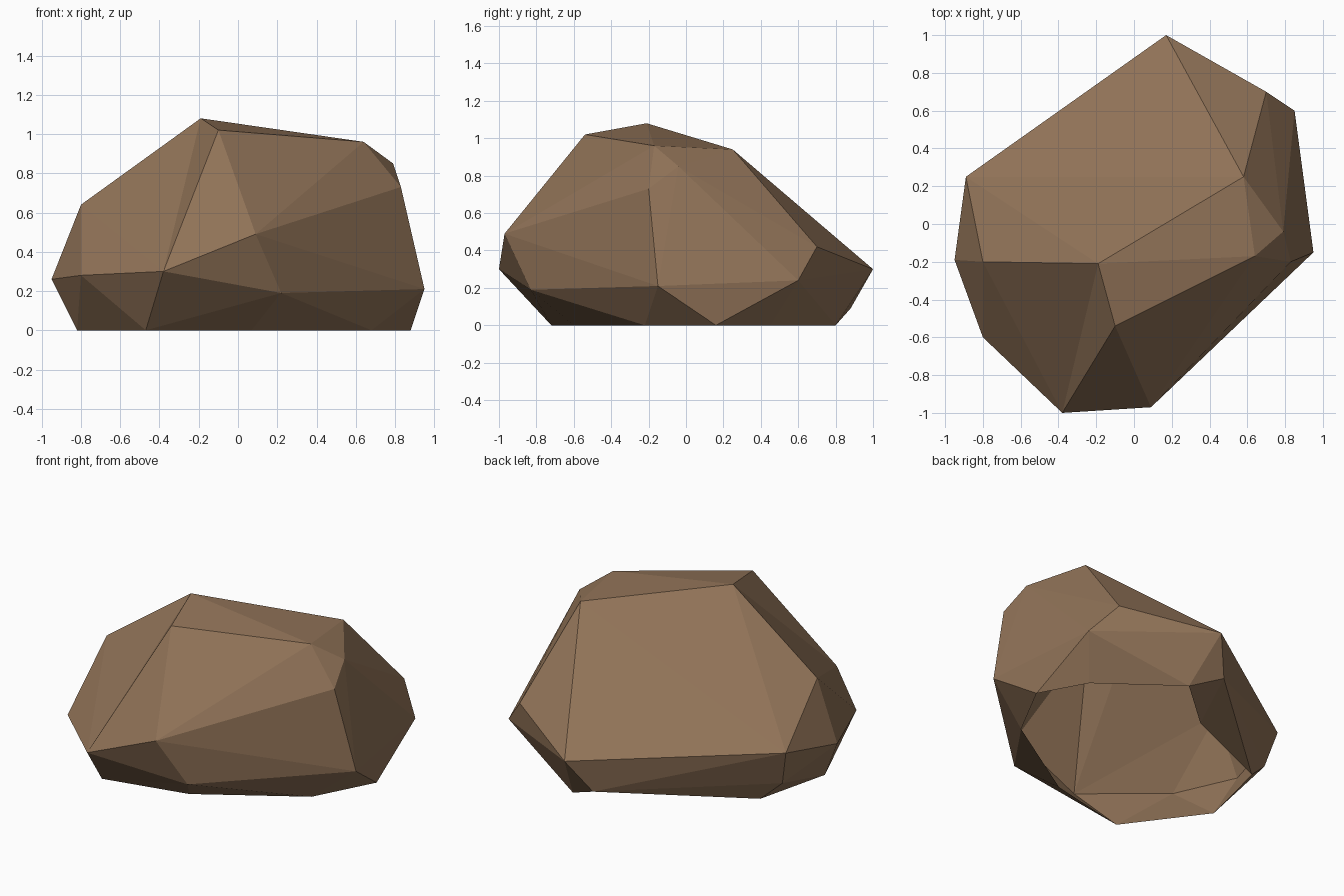
import bpy, bmesh
from mathutils import Vector

if "Cube" in bpy.data.objects:
    bpy.data.objects.remove(bpy.data.objects["Cube"])

# Corner points of the boulder, from the crown down to the open rim
PEAK, BROW = (-.19, -.21, 1.08), (-.10, -.54, 1.02)
RIDGE, CHIN, TOE = (.64, -.17, .96), (.09, -.97, .49), (-.38, -1.0, .30)
SIDE, TAIL, BACK = (-.89, .25, .35), (.17, 1.0, .30), (.58, .25, .94)
crown = [PEAK, RIDGE, BACK, (.79, -.04, .85), (.83, -.20, .73), (-.80, -.20, .64)]
waist = [CHIN, TOE, SIDE, TAIL, (.70, .70, .42), (-.80, -.60, .28), (-.95, -.19, .26),
         (.85, .60, .24), (.95, -.15, .21), (.22, -.83, .19), (-.83, .20, .12), (.05, .88, .09)]
RIM_A, RIM_B = (.25, .80, 0), (-.70, .24, 0)
rim = [(.88, .16, 0), (.72, .45, 0), RIM_A, RIM_B, (-.82, -.25, 0),
       (-.47, -.72, 0), (.07, -.60, 0), (.68, -.22, 0)]


def is_at(v, points):
    return any((v.co - Vector(p)).length < .001 for p in points)


def find_edge(p, q):
    for e in bm.edges:
        if all(is_at(v, (p, q)) for v in e.verts):
            return e


# Faceted body
bm = bmesh.new()
for p in crown + waist + rim:
    bm.verts.new(p)
bmesh.ops.convex_hull(bm, input=bm.verts[:])
bmesh.ops.recalc_face_normals(bm, faces=bm.faces[:])

# Open underside
bmesh.ops.delete(bm, geom=[f for f in bm.faces if all(v.co.z < .001 for v in f.verts)],
                 context='FACES')

# Brow: pull the front crown facets out to a corner
front = [f for f in bm.faces if all(is_at(v, (PEAK, TOE, CHIN, RIDGE)) for v in f.verts)]
if len(front) > 1:
    front = bmesh.ops.dissolve_faces(bm, faces=front)["region"]
if front:
    bmesh.ops.poke(bm, faces=front[:1])["verts"][0].co = BROW

# Back slope: turn the crease so it runs from the left side to the crown
crease = find_edge(PEAK, TAIL)
if crease:
    bmesh.utils.edge_rotate(crease)

# Small notch in the back rim
edge = find_edge(RIM_A, RIM_B)
if edge:
    _, notch = bmesh.utils.edge_split(edge, edge.verts[0], .5)
    notch.co = (-.08, .51, 0)
bmesh.ops.triangulate(bm, faces=[f for f in bm.faces if len(f.verts) > 3])
bmesh.ops.delete(bm, geom=[v for v in bm.verts if not v.link_faces], context='VERTS')

mesh = bpy.data.meshes.new("boulder")
bm.to_mesh(mesh)
bm.free()
stone = bpy.data.materials.new("brown stone")
stone.diffuse_color = (.28, .17, .096, 1)
stone.use_nodes = True
stone.node_tree.nodes["Principled BSDF"].inputs["Base Color"].default_value = stone.diffuse_color
mesh.materials.append(stone)
bpy.context.collection.objects.link(bpy.data.objects.new("boulder", mesh))
